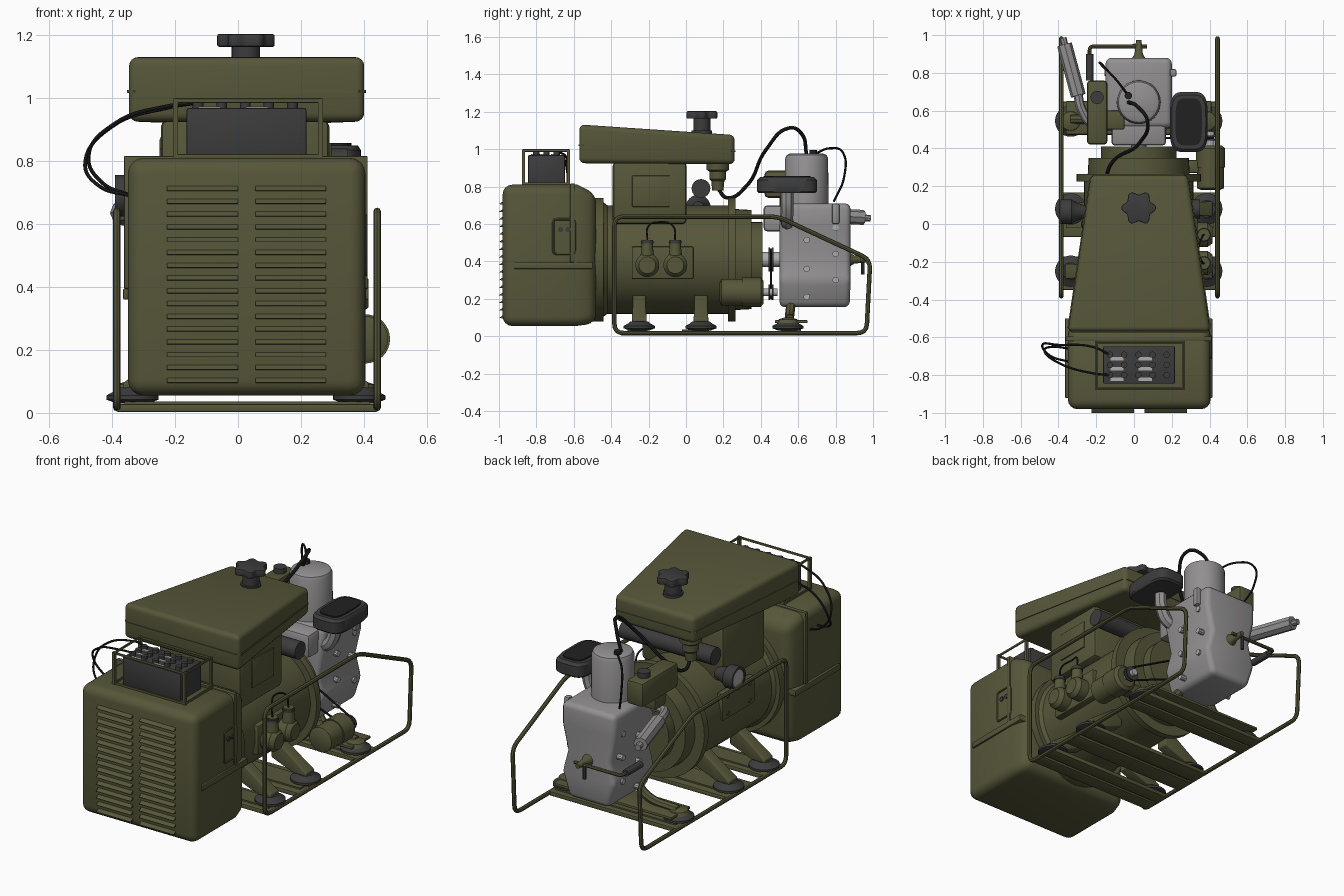
import bpy, bmesh, math
from mathutils import Vector

cube = bpy.data.objects.get("Cube")
if cube:
    bpy.data.objects.remove(cube, do_unlink=True)


def material(name, r, g, b):
    m = bpy.data.materials.new(name)
    m.use_nodes = True
    m.diffuse_color = (r, g, b, 1)
    node = next(n for n in m.node_tree.nodes if n.type == 'BSDF_PRINCIPLED')
    node.inputs["Base Color"].default_value = (r, g, b, 1)
    return m


OLIVE = material("olive paint", 0.095, 0.094, 0.042)
GREY = material("engine grey", 0.29, 0.28, 0.28)
DARK = material("dark plastic", 0.045, 0.045, 0.047)
BLACK = material("black rubber", 0.015, 0.015, 0.016)
STEEL = material("bright steel", 0.42, 0.42, 0.42)
AX = {'x': lambda a, b, t: (t, a, b), 'y': lambda a, b, t: (a, t, b), 'z': lambda a, b, t: (a, b, t)}


def finish(name, bm, mat, bevel=0.0, seg=3):
    bmesh.ops.recalc_face_normals(bm, faces=bm.faces)
    if bevel:
        edges = [e for e in bm.edges if len(e.link_faces) == 2 and e.calc_face_angle() > 0.5]
        bmesh.ops.bevel(bm, geom=edges, offset=bevel, segments=seg, profile=0.5,
                        affect='EDGES', clamp_overlap=True)
    me = bpy.data.meshes.new(name)
    bm.to_mesh(me)
    bm.free()
    me.materials.append(mat)
    me.shade_smooth()
    me.set_sharp_from_angle(angle=math.radians(35))
    ob = bpy.data.objects.new(name, me)
    bpy.context.collection.objects.link(ob)
    return ob


def skin(name, rings, mat, bevel=0.0, seg=3):
    """Join equal-sized rings of points into a capped solid."""
    bm = bmesh.new()
    rings = [[bm.verts.new(p) for p in ring] for ring in rings]
    n = len(rings[0])
    for lo, hi in zip(rings, rings[1:]):
        for i in range(n):
            bm.faces.new((lo[i], lo[(i + 1) % n], hi[(i + 1) % n], hi[i]))
    bm.faces.new(rings[0][::-1])
    bm.faces.new(rings[-1])
    return finish(name, bm, mat, bevel, seg)


def loft(name, axis, sections, mat, bevel=0.0, seg=3):
    f = AX[axis]
    return skin(name, [[f(a0, b0, t), f(a1, b0, t), f(a1, b1, t), f(a0, b1, t)]
                       for t, a0, a1, b0, b1 in sections], mat, bevel, seg)


def box(name, x0, x1, y0, y1, z0, z1, mat, bevel=0.0):
    return loft(name, 'z', [(z0, x0, x1, y0, y1), (z1, x0, x1, y0, y1)], mat, bevel, 2)


def prism(name, axis, pts, t0, t1, mat, bevel=0.0):
    return skin(name, [[AX[axis](a, b, t) for a, b in pts] for t in (t0, t1)], mat, bevel, 2)


def lathe(name, axis, a, b, profile, mat, n=32):
    ang = [2 * math.pi * i / n for i in range(n)]
    return skin(name, [[AX[axis](a + r * math.cos(q), b + r * math.sin(q), t) for q in ang]
                       for t, r in profile], mat)


def cyl(name, axis, a, b, r, t0, t1, mat, n=24):
    return lathe(name, axis, a, b, [(t0, r), (t1, r)], mat, n)


def tube(name, pts, r, mat, fillet=None, closed=False):
    """Round tube; smooth through its points, or straight with rounded corners."""
    cu = bpy.data.curves.new(name, 'CURVE')
    cu.dimensions = '3D'
    cu.bevel_depth, cu.bevel_resolution, cu.use_fill_caps = r, 2, True
    pts = [Vector(p) for p in pts]
    if fillet is None:
        sp = cu.splines.new('BEZIER')
        sp.bezier_points.add(len(pts) - 1)
        for bp, p in zip(sp.bezier_points, pts):
            bp.co = p
            bp.handle_left_type = bp.handle_right_type = 'AUTO'
        sp.resolution_u = 8
    else:
        path = []
        for i, p in enumerate(pts):
            if fillet == 0 or (not closed and i in (0, len(pts) - 1)):
                path.append(p)
                continue
            u = p + (pts[i - 1] - p).normalized() * fillet
            v = p + (pts[(i + 1) % len(pts)] - p).normalized() * fillet
            path += [u * (1 - s) ** 2 + p * 2 * s * (1 - s) + v * s * s for s in (0, .25, .5, .75, 1)]
        sp = cu.splines.new('POLY')
        sp.points.add(len(path) - 1)
        for cp, p in zip(sp.points, path):
            cp.co = (*p, 1)
        sp.use_cyclic_u = closed
    ob = bpy.data.objects.new(name + "_path", cu)
    bpy.context.collection.objects.link(ob)
    bpy.context.view_layer.update()
    me = bpy.data.meshes.new_from_object(ob.evaluated_get(bpy.context.evaluated_depsgraph_get()))
    bpy.data.objects.remove(ob, do_unlink=True)
    bm = bmesh.new()
    bm.from_mesh(me)
    bpy.data.meshes.remove(me)
    return finish(name, bm, mat)


CX = 0.025  # centre line of the machine

# Radiator housing with straps, louvres and side hatch
loft("radiator_housing", 'y', [(-.98, -.35, .405, .055, .81), (-.58, -.35, .405, .055, .81),
                               (-.48, -.325, .38, .07, .76)], OLIVE, .05, 4)
box("side_strap", -.365, .415, -.92, -.5, .36, .395, OLIVE, .004)
box("top_strap", -.362, .412, -.62, -.595, .395, .816, OLIVE, .004)
for i in range(16):
    z = .105 + i * .0406
    for x in (-.225, .055):
        prism("louvre", 'x', [(-.972, z + .012), (-1, z - .008), (-.972, z - .01)], x, x + .225, OLIVE)
tube("hatch_rim", [(.406, y, z) for y, z in ((-.71, .44), (-.595, .44), (-.595, .625), (-.71, .625))],
     .006, OLIVE, .02, True)
for y in (-.67, -.63):
    cyl("hatch_socket", 'x', y, .57, .014, .4, .412, DARK, 12)

# Battery in its open carrier
box("battery", -.163, .217, -.845, -.648, .8, .968, DARK, .006)
for y in (-.692, -.746, -.8):
    for i in range(5):
        cyl("cell_cap", 'z', -.127 + i * .075, y, .017, .96, .988, DARK, 12)
    for x in (-.09, .06):
        box("cell_link", x - .035, x + .035, y - .03, y - .012, .96, .974, STEEL)
for z in (.815, .992):
    tube("carrier_rail", [(-.198, -.87, z), (.262, -.87, z), (.262, -.627, z), (-.198, -.627, z)],
         .008, OLIVE, 0, True)
for x in (-.198, .262):
    for y in (-.87, -.627):
        box("carrier_post", x - .008, x + .008, y - .008, y + .008, .79, .998, OLIVE)
tube("battery_cable", [(-.13, -.69, .985), (-.22, -.65, .97), (-.4, -.64, .91), (-.485, -.64, .8),
                       (-.44, -.7, .72), (-.34, -.73, .69)], .006, BLACK)
tube("battery_cable", [(-.13, -.8, .985), (-.22, -.79, .975), (-.39, -.74, .92), (-.475, -.67, .81),
                       (-.43, -.65, .73), (-.34, -.66, .69)], .006, BLACK)

# Fuel tank, seam and star knob cap
loft("fuel_tank", 'y', [(-.57, -.35, .405, .925, 1.132), (.26, -.228, .285, .92, 1.076)], OLIVE, .028, 4)
loft("tank_seam", 'y', [(-.574, -.33, .385, 1.018, 1.026), (-.55, -.352, .407, 1.017, 1.025),
                        (.24, -.235, .292, .985, .993), (.264, -.21, .265, .984, .992)], OLIVE)
lathe("filler_neck", 'z', CX, .085, [(1.06, .055), (1.1, .055), (1.1, .045), (1.17, .045)], DARK)
star = [2 * math.pi * i / 60 for i in range(60)]
prism("filler_knob", 'z', [(CX + (.081 + .011 * math.cos(6 * q)) * math.cos(q),
                            .085 + (.081 + .011 * math.cos(6 * q)) * math.sin(q)) for q in star],
      1.163, 1.203, DARK, .006)

# Control box under the tank
box("control_box", -.245, .29, -.392, .003, .6, .93, OLIVE, .02)
box("control_panel", .285, .297, -.288, -.085, .692, .858, OLIVE, .003)
cyl("regulator", 'x', .08, .79, .05, -.25, .35, DARK)
lathe("gauge", 'x', .065, .69, [(-.25, .03), (-.31, .05), (-.33, .066), (-.39, .066), (-.39, .052), (-.38, .05)], DARK)
cyl("gauge_face", 'x', .065, .69, .05, -.386, -.379, STEEL)
lathe("fuel_filter", 'z', -.15, .17, [(.78, .03), (.83, .035), (.84, .045), (.88, .045), (.89, .06), (.93, .06)], OLIVE)

# Generator drum
lathe("generator", 'y', CX, .41, [(-.5, .33), (-.44, .33), (-.44, .305), (-.42, .29), (.225, .29),
                                  (.225, .33), (.265, .33), (.265, .27), (.35, .265), (.35, .2), (.41, .2)], OLIVE, 48)
box("terminal_plate", .26, .335, -.29, .04, .305, .48, OLIVE, .008)
box("cover_plate", -.275, -.235, -.25, .05, .4, .56, OLIVE, .008)
for y in (-.2, .0):
    for z in (.43, .53):
        cyl("cover_bolt", 'x', y, z, .012, -.28, -.27, OLIVE, 8)
for y in (-.207, -.057):
    lathe("socket", 'x', y, .38, [(.33, .064), (.39, .064), (.415, .045)], OLIVE)
    lathe("socket_neck", 'z', .37, y, [(.4, .04), (.48, .03), (.515, .03)], OLIVE, 20)
    cyl("socket_cap", 'z', .37, y, .034, .495, .508, DARK, 20)
tube("socket_wire", [(.37, -.207, .51), (.36, -.2, .59), (.34, -.14, .61), (.36, -.07, .59), (.37, -.057, .51)], .005, BLACK)

# Side starter motor and belt drive
lathe("starter_motor", 'y', .405, .235, [(.18, .05), (.19, .072), (.3, .072), (.3, .078), (.4, .078), (.415, .06)], OLIVE)
box("starter_bracket", .2, .4, .27, .34, .21, .27, OLIVE, .01)
cyl("drive_shaft", 'y', CX, .41, .04, .4, .52, STEEL)
cyl("starter_shaft", 'y', .405, .235, .02, .41, .49, STEEL)
for x, z, r in ((CX, .41, .065), (.405, .235, .042)):
    for y in (.445, .465):
        cyl("pulley", 'y', x, z, r, y - .004, y + .004, DARK)
for s in (1, -1):
    tube("belt", [(CX + s * .025, .455, .41 + s * .055), (.405 + s * .015, .455, .235 + s * .034)], .006, BLACK, 0)

# Engine block, cylinder and lugs
loft("engine_block", 'z', [(.155, -.105, .155, .5, .875), (.3, -.15, .2, .5, .88), (.43, -.115, .165, .5, .88),
                           (.58, -.15, .2, .5, .88), (.71, -.15, .2, .51, .88)], GREY, .03)
box("engine_intake", -.12, .17, .415, .6, .56, .7, GREY, .02)
lathe("engine_cylinder", 'z', CX, .645, [(.68, .117), (.95, .115), (.968, .107), (.976, .09)], GREY, 40)
for y, zs in ((.645, (.21, .36, .515)), (.8, (.3, .44, .58))):
    for z in zs:
        cyl("block_lug", 'x', y, z, .017, .12, .205, STEEL, 10)
        cyl("block_lug", 'x', y, z, .017, -.155, -.08, STEEL, 10)
box("valve_cover", .19, .225, .78, .82, .6, .71, GREY, .01)

# Air filter on its intake pipe
corner = lambda v: math.copysign(abs(v) ** .5, v)
oval = [(corner(math.cos(q)), corner(math.sin(q))) for q in star]
skin("air_filter", [[(.29 + .1 * k * a, .54 + .16 * k * b, z) for a, b in oval]
                    for z, k in ((.765, .93), (.775, 1), (.835, 1), (.85, .9))], DARK)
prism("air_filter_lid", 'z', [(.29 + .07 * a, .54 + .125 * b) for a, b in oval], .848, .857, BLACK)
tube("intake_pipe", [(.12, .56, .6), (.2, .54, .61), (.25, .54, .68), (.26, .54, .78)], .035, GREY)

# Exhaust
tube("exhaust_pipe", [(-.1, .52, .63), (-.22, .53, .64), (-.275, .6, .65), (-.3, .7, .65)], .025, GREY)
tube("muffler", [(-.295, .68, .65), (-.368, .95, .635)], .04, GREY, 0)
tube("muffler_tip", [(-.36, .92, .635), (-.375, .985, .63)], .018, GREY, 0)

# Header tank beside the cylinder
box("header_tank", -.25, -.14, .42, .76, .74, .885, OLIVE, .02)
cyl("header_cap", 'z', -.195, .67, .035, .88, .915, DARK)
box("header_bracket", -.22, -.05, .5, .6, .66, .75, OLIVE, .01)

# Hoses and leads
tube("fuel_hose", [(-.15, .17, .79), (-.15, .22, .74), (-.12, .32, .8), (.03, .43, 1.0), (.07, .55, 1.113),
                   (.02, .62, 1.08), (-.03, .645, .97)], .01, BLACK)
tube("spark_lead", [(-.03, .68, .97), (-.1, .77, 1.005), (-.17, .84, .98), (-.17, .845, .85), (-.12, .79, .72)], .006, BLACK)
cyl("spark_plug", 'z', -.03, .68, .02, .95, .995, BLACK, 12)

# Crank nose and starting handle
lathe("crank_nose", 'y', CX, .41, [(.87, .04), (.9, .022), (.975, .014)], OLIVE, 16)
tube("crank_arm", [(.07, .94, .41), (-.235, .94, .41), (-.235, .88, .41)], .01, OLIVE, .02)
cyl("crank_grip", 'y', -.235, .41, .02, .76, .9, DARK, 16)
tube("crank_pin", [(.0, .945, .41), (.0, .945, .33)], .01, DARK, 0)

# Tubular side frames, cross planks and rubber mounts
for x in (-.385, .442):
    tube("side_frame", [(x, y, z) for y, z in ((-.383, .017), (-.383, .64), (.49, .64), (.985, .41), (.965, .017))],
         .012, OLIVE, .05, True)
for y, w in ((-.26, .09), (.05, .12), (.56, .09)):
    for s in (-1, 1):
        box("cross_plank", -.385, .442, y + s * w * .53 - w * .45, y + s * w * .53 + w * .45, .003, .028, OLIVE, .004)
    box("plank_joiner", -.36, .42, y - w * .6, y + w * .6, .015, .036, OLIVE)
for y in (-.25, .08, .545):
    for s in (-1, 1):
        x = CX + s * .36
        lathe("rubber_mount", 'z', x, y, [(.03, .05), (.042, .083), (.055, .083), (.068, .06), (.08, .045)], DARK)
        if y < .5:
            loft("generator_foot", 'x', [(x + s * .03, y - .04, y + .04, .075, .095),
                                         (x - s * .06, y - .035, y + .035, .075, .16),
                                         (x - s * .2, y - .035, y + .035, .13, .26)], OLIVE, .006)
        else:
            lathe("mount_cap", 'z', x, y, [(.07, .06), (.09, .05), (.1, .02)], OLIVE, 20)
            tube("engine_leg", [(x, y + .01, .09), (x - s * .2, y + .01, .12), (x - s * .27, y + .02, .2)], .025, OLIVE)
box("engine_beam", -.36, .41, .475, .65, .07, .086, OLIVE, .004)
